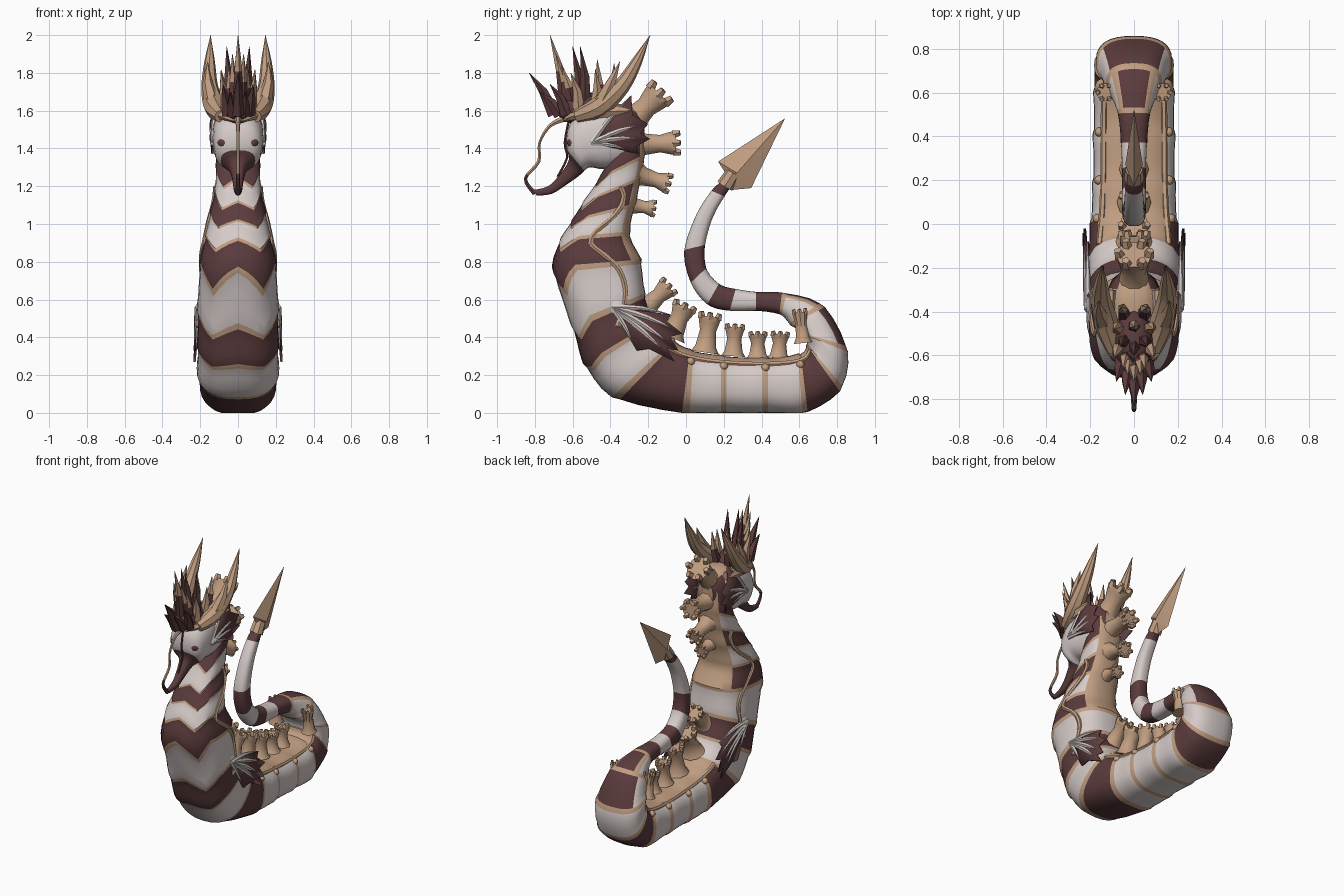
import bpy, bmesh, math
from mathutils import Vector

cube = bpy.data.objects.get("Cube")
if cube:
    bpy.data.objects.remove(cube)


def material(name, colour):
    mat = bpy.data.materials.new(name)
    mat.use_nodes = True
    mat.diffuse_color = (*colour, 1)
    mat.node_tree.nodes["Principled BSDF"].inputs["Base Color"].default_value = (*colour, 1)
    return mat


PALETTE = [material("maroon", (0.105, 0.044, 0.046)),
           material("bone white", (0.67, 0.60, 0.58)),
           material("tan horn", (0.53, 0.34, 0.22))]
MAROON, WHITE, TAN = range(3)
built = []


def finish(name, bm):
    bmesh.ops.recalc_face_normals(bm, faces=bm.faces[:])
    mesh = bpy.data.meshes.new(name)
    bm.to_mesh(mesh)
    bm.free()
    for mat in PALETTE:
        mesh.materials.append(mat)
    obj = bpy.data.objects.new(name, mesh)
    bpy.context.collection.objects.link(obj)
    built.append(obj)
    return obj


def loft(name, rings, colour):
    """Skin a row of rings; colour(row, column) picks the material."""
    bm = bmesh.new()
    rows = [[bm.verts.new(p) for p in ring] for ring in rings]
    n = len(rows[0])
    for i in range(len(rows) - 1):
        for j in range(n):
            k = (j + 1) % n
            face = bm.faces.new((rows[i][j], rows[i][k], rows[i + 1][k], rows[i + 1][j]))
            face.material_index = colour(i, j)
    for end, row in ((0, rows[0]), (len(rows) - 2, rows[-1])):
        bm.faces.new(row).material_index = colour(end, 0)
    return finish(name, bm)


def spline(table, t):
    """Smooth interpolation through the rows of a table."""
    last = len(table) - 1
    t = min(max(t, 0), last)
    i = min(int(t), last - 1)
    f = t - i
    a, b, c, d = (table[min(max(i + k, 0), last)] for k in (-1, 0, 1, 2))
    return [q + f * (r - p + f * (2 * p - 5 * q + 4 * r - s + f * (3 * (q - r) + s - p))) / 2
            for p, q, r, s in zip(a, b, c, d)]


def tube(name, points, radii, colour, sides=6, steps=1):
    """Tapered tube along points; colour is an index or a row rule."""
    n = (len(points) - 1) * steps
    path = [Vector(spline(points, i / steps)) for i in range(n + 1)]
    rad = [spline([(r,) for r in radii], i / steps)[0] for i in range(n + 1)]
    rings = []
    for i, p in enumerate(path):
        d = (path[min(i + 1, n)] - path[max(i - 1, 0)]).normalized()
        u = (Vector((1, 0, 0)) - d * d.x).normalized()
        v = d.cross(u)
        angles = [math.tau * j / sides for j in range(sides)]
        rings.append([p + (u * math.cos(a) + v * math.sin(a)) * max(rad[i], 0.001) for a in angles])
    return loft(name, rings, colour if callable(colour) else lambda i, j: colour)


def section(table, t, a, grow=1.0):
    """Point at angle a on an oval given by outer point, inner point and half width."""
    yf, zf, yb, zb, w = spline(table, t)
    c, s = (math.copysign(abs(v) ** 0.78, v) * grow for v in (math.cos(a), math.sin(a)))
    return Vector((w * s, (yf + yb) / 2 + (yf - yb) / 2 * c,
                   max(0, (zf + zb) / 2 + (zf - zb) / 2 * c)))


# Body: outer y z, inner y z, half width, from neck to tail
BODY = [(-.40, 1.36, -.22, 1.52, .11), (-.46, 1.24, -.22, 1.36, .115),
        (-.54, 1.12, -.24, 1.24, .12), (-.60, 1.02, -.27, 1.1, .145),
        (-.66, .92, -.30, .95, .17), (-.70, .76, -.24, .8, .2),
        (-.60, .46, -.22, .62, .21), (-.53, .25, -.16, .48, .21),
        (-.37, .08, -.06, .38, .21), (0, 0, .03, .33, .195),
        (.2, 0, .2, .3, .185), (.42, 0, .42, .29, .183),
        (.63, 0, .6, .31, .18), (.82, .13, .64, .36, .175),
        (.85, .34, .62, .42, .165), (.72, .57, .55, .47, .12),
        (.52, .635, .5, .52, .075), (.38, .64, .38, .54, .06),
        (.27, .655, .24, .54, .055), (.18, .68, .12, .57, .055),
        (.11, .76, .03, .68, .055), (.1, .88, -.01, .85, .05),
        (.14, 1.03, .05, 1.04, .045), (.2, 1.14, .13, 1.17, .04),
        (.24, 1.2, .18, 1.22, .035)]
BANDS = "MWMWMWMWMWWWMWWWMWMWMWWM"
SIDES = 32


def chevron(t, a):
    """Pointed dip either side of the chest that fades out at the belly."""
    fade = min(1, max(0, (8 - t) / 3))
    off = abs((a + math.pi) % math.tau - math.pi)
    return t + 0.45 * fade * max(0, 1 - abs(off / math.radians(33.75) - 1))


def body_point(t, a, grow=1.0):
    return section(BODY, chevron(t, a), a, grow)


rows = [(i + f, 1 + g * (i < 15)) for i in range(len(BANDS))
        for f, g in ((.07, 0), (.35, .005), (.65, .015), (.93, .04))]


def body_colour(i, j):
    band = i // 4
    c = math.cos(math.tau * (j + 0.5) / SIDES)
    if (8 <= band < 13 or band < 5) and c < -0.75:
        return TAN
    if i % 4 == 3 and band < 16:
        return TAN
    # Dark saddle with a tan rim over the rear bend
    if band == 14 and c > 0.5 or band == 15 and c > 0.8:
        return MAROON
    if band == 15 and c > 0.5:
        return TAN
    return MAROON if BANDS[band] == "M" else WHITE


loft("body", [[body_point(t, math.tau * j / SIDES, g) for j in range(SIDES)] for t, g in rows],
     body_colour)

# Head and snout
HEAD = [(-.22, 1.55, -.22, 1.42, .06), (-.3, 1.63, -.28, 1.33, .115),
        (-.48, 1.62, -.42, 1.29, .135), (-.61, 1.54, -.5, 1.3, .128),
        (-.635, 1.42, -.53, 1.29, .11), (-.62, 1.34, -.56, 1.26, .05),
        (-.67, 1.26, -.63, 1.21, .03), (-.73, 1.2, -.71, 1.16, .022),
        (-.81, 1.18, -.79, 1.15, .012)]


def head_colour(i, j):
    if i > 12:
        return MAROON
    top = math.cos(math.tau * (j + 0.5) / 20) > 0.75
    return TAN if i < 8 and top else MAROON if i < 3 else WHITE


loft("head", [[section(HEAD, i / 3, math.tau * j / 20) for j in range(20)] for i in range(25)],
     head_colour)
tube("face_ridge", [(0, -.62, 1.55), (0, -.642, 1.43), (0, -.63, 1.35), (0, -.68, 1.25)],
     [.007] * 4, MAROON, 6, 3)
tube("lure", [(0, -.8, 1.16), (0, -.85, 1.24), (0, -.78, 1.33), (0, -.775, 1.43),
              (0, -.72, 1.52), (0, -.64, 1.56)], [.014, .01, .01, .008, .011, .02],
     lambda i, j: MAROON if i < 5 else TAN, 6, 4)


def ball(name, centre, size, colour):
    bm = bmesh.new()
    bmesh.ops.create_uvsphere(bm, u_segments=14, v_segments=8, radius=1)
    for v in bm.verts:
        v.co = Vector(c + k * s for c, k, s in zip(centre, v.co, size))
    for f in bm.faces:
        f.material_index = colour
    return finish(name, bm)


# Crown of spikes: tip x, y, z
ball("crown_base", (0, -.54, 1.61), (.09, .15, .09), MAROON)
TIPS = [(0, -.83, 1.8), (0, -.72, 2), (0, -.6, 1.94), (0, -.47, 1.87),
        (.04, -.78, 1.7), (.05, -.66, 1.84), (.06, -.56, 1.94), (.06, -.38, 1.85),
        (.08, -.72, 1.74), (.09, -.61, 1.8), (.09, -.48, 1.82), (.03, -.69, 1.9)]
for n, (x, y, z) in enumerate(TIPS):
    for s in ((1, -1) if x else (1,)):
        base = Vector((s * x * .7, -.56 + (y + .6) * .6, 1.58))
        tip = Vector((s * x, y, z))
        bend = base.lerp(tip, .55) + Vector((0, .015, 0))
        tube("crown_spike", [base, bend, tip], [.036, .024, 0],
             lambda i, j, n=n: TAN if n > 8 and n < 11 or i and n % 2 else MAROON, 5)


# Fan of bone spines with webbing between them
def fan(name, root, tips, spine):
    root, tips = Vector(root), [Vector(t) for t in tips]
    bm = bmesh.new()
    rim = []
    for a, b in zip(tips, tips[1:]):
        rim += [a, root.lerp((a + b) / 2, .85)]
    centre = bm.verts.new(root)
    verts = [bm.verts.new(p) for p in rim + tips[-1:]]
    for a, b in zip(verts, verts[1:]):
        bm.faces.new((centre, a, b)).material_index = MAROON
    solid = finish(name + "_web", bm).modifiers.new("thickness", "SOLIDIFY")
    solid.thickness, solid.offset = .012, 0
    for tip in tips:
        mid = root.lerp(tip, .5) + Vector((0, 0, .015))
        tube(name + "_spine", [root, mid, tip], [spine, spine * .75, 0], WHITE, 6, 3)


# Paired parts
for s in (1, -1):
    side = "left" if s > 0 else "right"
    fan(side + "_cheek_fin", (s * .132, -.5, 1.43),
        [(s * .125, -.29, 1.68), (s * .145, -.2, 1.53), (s * .145, -.19, 1.45),
         (s * .135, -.25, 1.37)], .015)
    fan(side + "_body_fin", (s * .212, -.39, .56),
        [(s * .212, -.08, .52), (s * .225, -.02, .42), (s * .23, -.04, .33),
         (s * .23, -.06, .27), (s * .222, -.26, .33)], .017)
    ball(side + "_fin_hub", (s * .2, -.37, .56), (.02, .05, .045), WHITE)
    ball(side + "_eye", (s * .078, -.595, 1.43), (.034, .035, .032), MAROON)
    tube(side + "_horn", [(s * .09, -.58, 1.57), (s * .125, -.46, 1.62), (s * .15, -.34, 1.73),
                          (s * .15, -.26, 1.86), (s * .145, -.19, 2)],
         [.035, .056, .044, .028, 0], TAN, 8, 3)
    tube(side + "_horn_prong", [(s * .13, -.46, 1.62), (s * .16, -.4, 1.74), (s * .16, -.35, 1.86)],
         [.045, .03, 0], TAN, 6, 2)
    tube(side + "_brow", [(s * .015, -.64, 1.55), (s * .07, -.6, 1.57), (s * .115, -.48, 1.59),
                          (s * .11, -.3, 1.6)], [.012, .022, .035, .03], TAN, 6, 3)
    # Wavy side ridge along the neck and rail along the back
    ridge = [body_point(2 + k * .45, s * math.radians(102 + 16 * math.sin(k))) for k in range(11)]
    tube(side + "_neck_ridge", ridge, [.015] * len(ridge), TAN, 6, 3)
    rail = [body_point(8 + k * .5, s * math.radians(136)) for k in range(11)]
    tube(side + "_back_rail", rail, [.015] * len(rail), TAN, 6, 2)
    for t in range(9, 13):
        ball(side + "_seam_knob", body_point(t, s * math.radians(125)), (.022, .022, .022), TAN)


# Turret shaped back plates
def turret(base, tip, r):
    base, tip = Vector(base), Vector(tip)
    axis = (tip - base).normalized()
    side = Vector((1, 0, 0))
    other = axis.cross(side)
    levels = [(0, 1.35), (.15, 1), (.55, .78), (.75, .98), (.9, 1.1), (.9, .6)]
    rings = [[base.lerp(tip, f) + (side * math.cos(a) + other * math.sin(a)) * r * k
              for a in (math.tau * j / 10 for j in range(10))] for f, k in levels]
    loft("back_turret", rings, lambda i, j: TAN)
    for j in range(6):
        a = math.tau * j / 6
        out = (side * math.cos(a) + other * math.sin(a)) * r
        foot = base.lerp(tip, .85) + out * .85
        tube("turret_tooth", [foot, tip + out * .98], [r * .36, r * .24], TAN, 5)


for y, z, ty, tz, r in [(-.32, 1.51, -.12, 1.71, .076), (-.27, 1.42, -.03, 1.43, .062),
                        (-.25, 1.26, -.08, 1.21, .052), (-.29, 1.1, -.16, 1.08, .043),
                        (-.22, .55, -.08, .68, .055), (-.08, .4, 0, .58, .062),
                        (.1, .32, .13, .53, .058), (.25, .3, .26, .47, .05),
                        (.38, .29, .38, .43, .047), (.49, .29, .5, .43, .047)]:
    turret((0, y, z), (0, ty, tz), r)
for x in (-.13, .13):
    turret((x, .62, .37), (x, .6, .55), .038)

# Arrow shaped tail blade, thickest along its middle
bm = bmesh.new()
outline = [bm.verts.new((0, y, z)) for y, z in
           ((.525, 1.56), (.17, 1.33), (.215, 1.26), (.18, 1.2), (.24, 1.18), (.345, 1.19))]
for x in (.04, -.04):
    peak = bm.verts.new((x, .27, 1.27))
    for a, b in zip(outline, outline[1:] + outline[:1]):
        bm.faces.new((peak, a, b)).material_index = TAN
finish("tail_blade", bm)
tube("tail_collar", [(0, .205, 1.2), (0, .25, 1.27)], [.046, .04], TAN, 8)

# Smooth shading with sharp creases
bpy.ops.object.select_all(action="DESELECT")
for obj in built:
    obj.select_set(True)
bpy.context.view_layer.objects.active = built[0]
bpy.ops.object.shade_smooth_by_angle(angle=math.radians(35))
